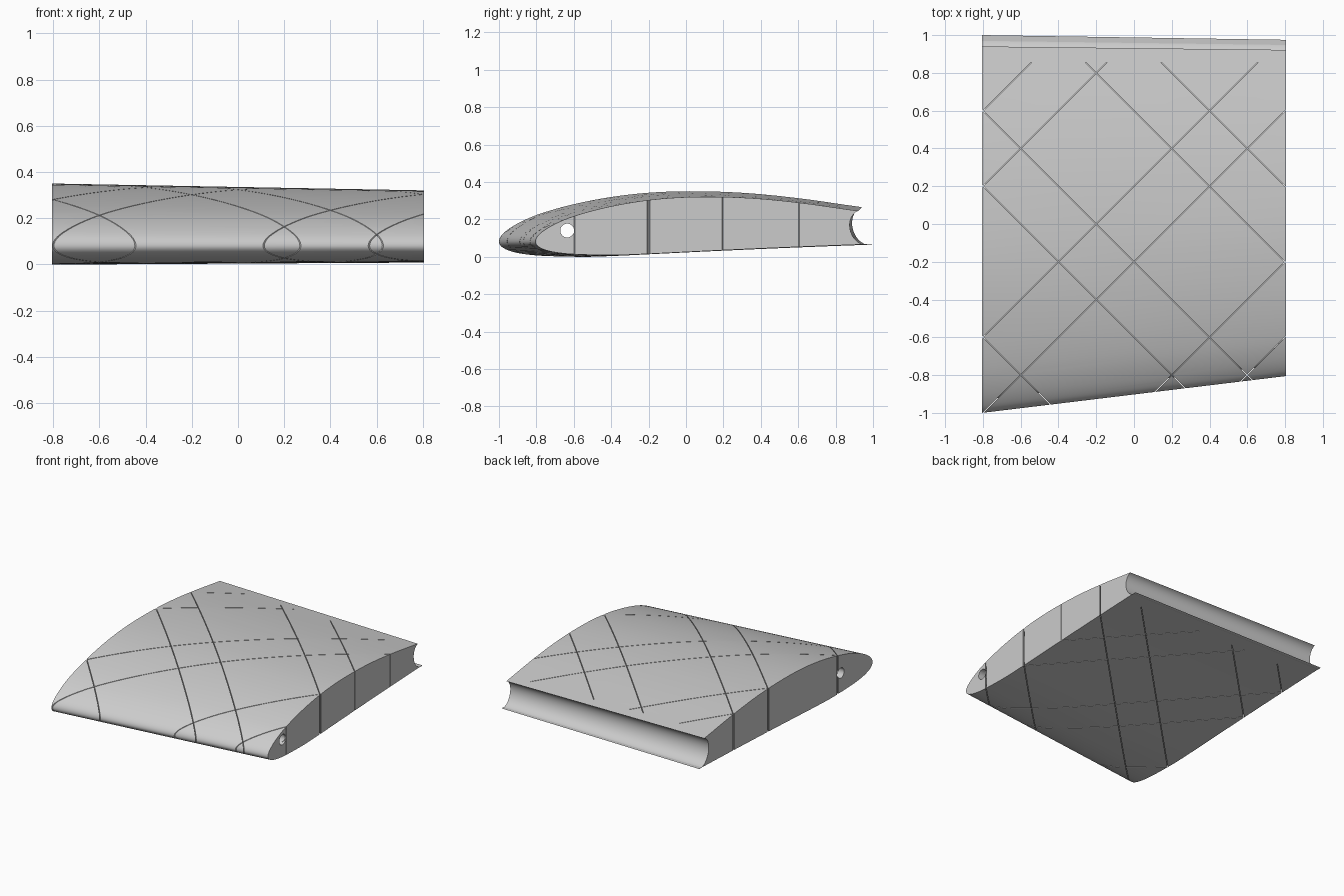
import bpy, math
from mathutils import Matrix, Vector

cube = bpy.data.objects.get("Cube")
if cube:
    bpy.data.objects.remove(cube, do_unlink=True)

HALF_SPAN = 0.805
TAPER = 0.89          # left end size relative to right end
NOSE_Z = 0.08

# Aerofoil skins: (distance behind nose, height)
UPPER = [(0, .08), (.02, .122), (.05, .147), (.1, .178), (.22, .23), (.5, .302),
         (.75, .338), (1.0, .35), (1.3, .342), (1.6, .313), (1.94, .265)]
LOWER = [(0, .08), (.015, .053), (.05, .034), (.1, .02), (.2, .007), (.35, .001),
         (.5, 0), (.8, .013), (2.0, .065)]


def smooth_path(points, steps):
    """Hermite curve through the points, spaced by the root of distance."""
    s = [math.sqrt(p[0]) for p in points]
    z = [p[1] for p in points]
    last = len(s) - 1
    slope = [(z[min(i + 1, last)] - z[max(i - 1, 0)]) /
             (s[min(i + 1, last)] - s[max(i - 1, 0)]) for i in range(last + 1)]
    path = []
    for k in range(steps + 1):
        v = s[-1] * k / steps
        i = max(j for j in range(last) if s[j] <= v + 1e-9)
        h = s[i + 1] - s[i]
        u = (v - s[i]) / h
        path.append((v * v, (1 + 2 * u) * (1 - u) ** 2 * z[i] + u * (1 - u) ** 2 * h * slope[i]
                     + u * u * (3 - 2 * u) * z[i + 1] + u * u * (u - 1) * h * slope[i + 1]))
    return path


def section():
    """Closed outline: upper skin, hollow rear face, lower skin."""
    top, bottom = smooth_path(UPPER, 40), smooth_path(LOWER, 36)
    a, b = Vector(top[-1]), Vector(bottom[-1])
    mid, half = (a + b) / 2, (a - b) / 2
    inward = Vector((-half.y, half.x)).normalized()
    steps = 20
    cove = [mid + half * math.cos(math.pi * k / steps)
            + inward * 0.08 * math.sin(math.pi * k / steps) for k in range(1, steps)]
    return top + [tuple(p) for p in cove] + bottom[:0:-1]


def make_object(name, verts, faces):
    mesh = bpy.data.meshes.new(name)
    mesh.from_pydata(verts, [], faces)
    obj = bpy.data.objects.new(name, mesh)
    bpy.context.collection.objects.link(obj)
    return obj


def loft(name, outline, half_span):
    n = len(outline)
    verts = []
    for x in (-half_span, half_span):
        f = (x / HALF_SPAN + 1) / 2
        scale = 1 + (TAPER - 1) * f
        nose = -1 + 0.195 * f
        verts += [(x, nose + t * scale, NOSE_Z + (z - NOSE_Z) * scale) for t, z in outline]
    faces = [(i, i + n, (i + 1) % n + n, (i + 1) % n) for i in range(n)]
    faces += [tuple(range(n)), tuple(reversed(range(n, 2 * n)))]
    return make_object(name, verts, faces)


def slit_plates(name, direction, offsets):
    """Thin upright plates along y = direction * x + offset, ending ahead of the cove."""
    verts, faces = [], []
    side = Vector((-direction, 1, 0)).normalized() * 0.002
    for c in offsets:
        ends = [Vector(((y - c) * direction, y, 0)) for y in (-1.2, 0.855)]
        base = len(verts)
        for z in (-0.2, 0.6):
            for p, sgn in ((ends[0], -1), (ends[1], -1), (ends[1], 1), (ends[0], 1)):
                verts.append(p + side * sgn + Vector((0, 0, z)))
        quads = [(3, 2, 1, 0), (4, 5, 6, 7)]
        quads += [(i, (i + 1) % 4, (i + 1) % 4 + 4, i + 4) for i in range(4)]
        if direction < 0:
            quads = [q[::-1] for q in quads]
        faces += [tuple(base + i for i in q) for q in quads]
    obj = make_object(name, verts, faces)
    return obj


def fix_normals(obj):
    import bmesh
    bm = bmesh.new()
    bm.from_mesh(obj.data)
    bmesh.ops.recalc_face_normals(bm, faces=bm.faces)
    bm.to_mesh(obj.data)
    bm.free()


def subtract(target, cutter):
    mod = target.modifiers.new("cut", 'BOOLEAN')
    mod.operation, mod.solver, mod.object = 'DIFFERENCE', 'EXACT', cutter


def bake(obj):
    bpy.context.view_layer.update()
    graph = bpy.context.evaluated_depsgraph_get()
    mesh = bpy.data.meshes.new_from_object(obj.evaluated_get(graph))
    obj.modifiers.clear()
    obj.data = mesh


# Wing body and the solid core that limits slit depth
outline = section()
wing = loft("wing_section", outline, HALF_SPAN)
core = loft("core_helper", [(1 + (t - 1) * 0.93, 0.17 + (z - 0.17) * 0.72) for t, z in outline],
            HALF_SPAN - 0.02)

# Crossing diagonal slits
rising = slit_plates("rising_slits", 1, [1.4, 1.0, 0.2, -0.2, -1.0, -1.4])
falling = slit_plates("falling_slits", -1, [1.0, 0.6, -0.2, -0.6, -1.4])

# Spar hole running the full span
bpy.ops.mesh.primitive_cylinder_add(vertices=32, radius=0.037, depth=3,
                                    location=(0, -0.635, 0.14), rotation=(0, math.pi / 2, 0))
spar = bpy.context.object
spar.name = "spar_hole_cutter"

for obj in (wing, core, rising, falling):
    fix_normals(obj)
for plates in (rising, falling):
    subtract(plates, core)
    bake(plates)
for cutter in (rising, falling, spar):
    subtract(wing, cutter)
    bake(wing)
for helper in (core, rising, falling, spar):
    bpy.data.objects.remove(helper, do_unlink=True)

# Plain grey finish
grey = bpy.data.materials.new("plain_grey")
grey.use_nodes = True
colour = (0.6, 0.6, 0.6, 1)
grey.diffuse_color = colour
grey.node_tree.nodes["Principled BSDF"].inputs["Base Color"].default_value = colour
wing.data.materials.clear()
wing.data.materials.append(grey)

bpy.ops.object.select_all(action='DESELECT')
wing.select_set(True)
bpy.context.view_layer.objects.active = wing
bpy.ops.object.shade_smooth_by_angle(angle=math.radians(30))
